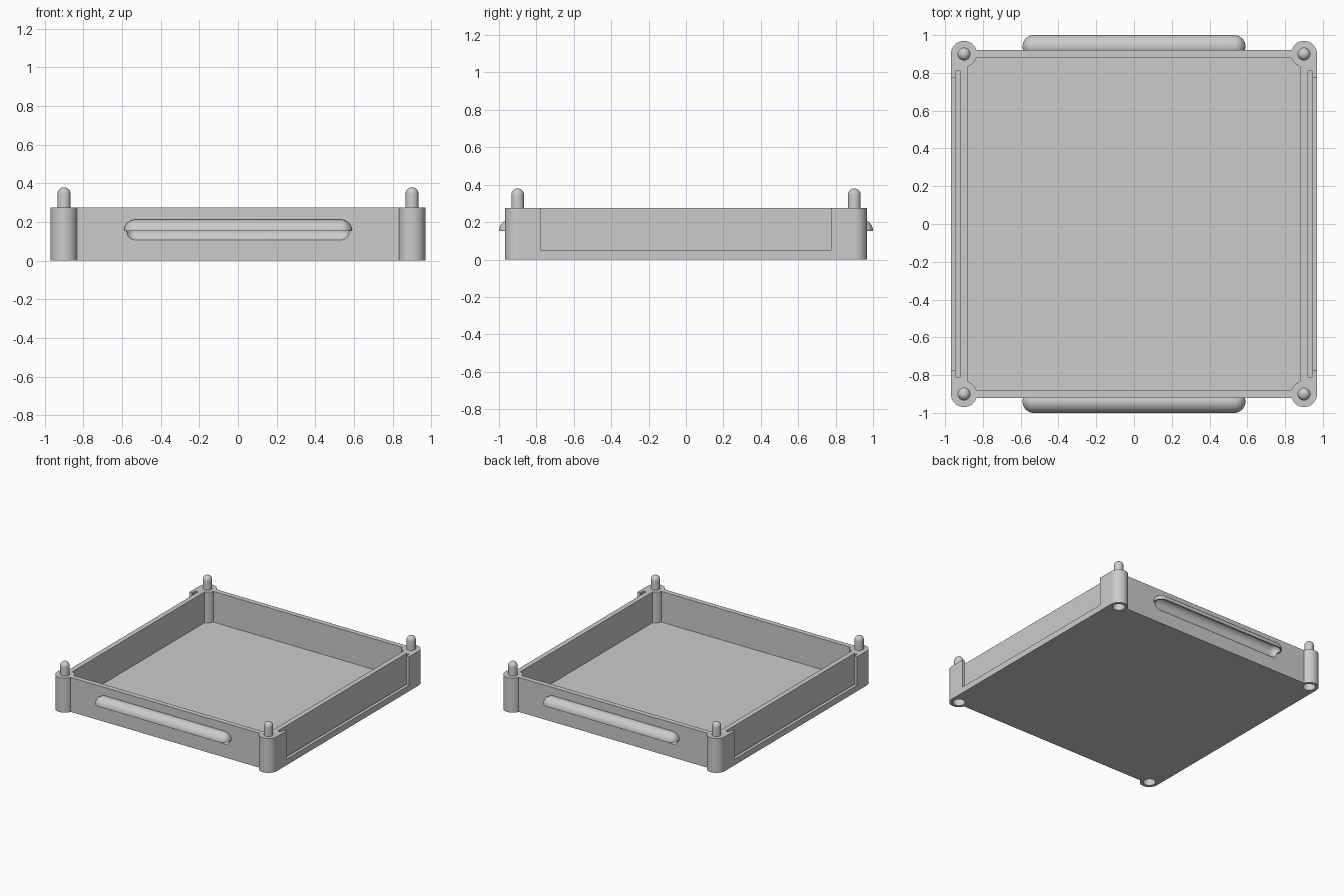
import bpy, bmesh
from math import sin, cos, pi, radians
from mathutils import Matrix

cube = bpy.data.objects.get("Cube")
if cube:
    bpy.data.objects.remove(cube, do_unlink=True)

grey = bpy.data.materials.new("plain_grey")
grey.diffuse_color = (0.6, 0.6, 0.6, 1)
grey.use_nodes = True
grey.node_tree.nodes["Principled BSDF"].inputs["Base Color"].default_value = (0.6, 0.6, 0.6, 1)

SIDES = (-1, 1)
CORNERS = [(x, y) for x in SIDES for y in SIDES]
HEIGHT, FLOOR = 0.275, 0.03
POST, POST_R = 0.9, 0.069
GRIP_Y, GRIP_Z = 0.94, 0.153


def finish(name, bm):
    bmesh.ops.recalc_face_normals(bm, faces=bm.faces[:])
    mesh = bpy.data.meshes.new(name)
    bm.to_mesh(mesh)
    bm.free()
    mesh.materials.append(grey)
    obj = bpy.data.objects.new(name, mesh)
    bpy.context.collection.objects.link(obj)
    return obj


def box(name, x0, x1, y0, y1, z0, z1):
    bm = bmesh.new()
    bmesh.ops.create_cube(bm, size=1)
    for v in bm.verts:
        v.co.x = x1 if v.co.x > 0 else x0
        v.co.y = y1 if v.co.y > 0 else y0
        v.co.z = z1 if v.co.z > 0 else z0
    return finish(name, bm)


def prism(name, outline, z0, z1):
    bm = bmesh.new()
    face = bm.faces.new([bm.verts.new((x, y, z0)) for x, y in outline])
    extruded = bmesh.ops.extrude_face_region(bm, geom=[face])["geom"]
    for v in extruded:
        if isinstance(v, bmesh.types.BMVert):
            v.co.z = z1
    return finish(name, bm)


def lathe(name, profile, matrix, segments=40):
    bm = bmesh.new()
    verts = [bm.verts.new((r, 0, z)) for r, z in profile]
    edges = [bm.edges.new(pair) for pair in zip(verts, verts[1:])]
    bmesh.ops.spin(bm, geom=verts + edges, cent=(0, 0, 0), axis=(0, 0, 1),
                   angle=2 * pi, steps=segments, use_duplicate=False)
    bmesh.ops.remove_doubles(bm, verts=bm.verts[:], dist=0.0001)
    bmesh.ops.transform(bm, matrix=matrix, verts=bm.verts[:])
    return finish(name, bm)


def post(name, r, x, y, z0, z1):
    return lathe(name, [(0, z0), (r, z0), (r, z1), (0, z1)], Matrix.Translation((x, y, 0)))


def capsule(name, r, half, y):
    arc = [(r * cos(a * pi / 20), half + r * sin(a * pi / 20)) for a in range(10)]
    arc.append((0, half + r))
    profile = [(p, -z) for p, z in reversed(arc)] + arc
    turn = Matrix.Translation((0, y, GRIP_Z)) @ Matrix.Rotation(pi / 2, 4, 'Y')
    return lathe(name, profile, turn)


def combine(target, tool, operation):
    mod = target.modifiers.new("join", 'BOOLEAN')
    mod.operation, mod.object, mod.solver = operation, tool, 'EXACT'
    bpy.context.view_layer.objects.active = target
    bpy.ops.object.modifier_apply(modifier=mod.name)
    bpy.data.objects.remove(tool, do_unlink=True)


def smooth(obj):
    bpy.ops.object.select_all(action='DESELECT')
    obj.select_set(True)
    bpy.context.view_layer.objects.active = obj
    bpy.ops.object.shade_smooth_by_angle(angle=radians(35))


# Tray: outline notched at the corner posts, hollowed from above
quarter = [(0.97, POST), (POST, POST), (POST, 0.92)]
half = quarter + [(-x, y) for x, y in reversed(quarter)]
tray = prism("tray", half + [(-x, -y) for x, y in half], 0, HEIGHT)
combine(tray, box("hollow", -0.88, 0.88, -0.88, 0.88, FLOOR, 0.5), 'DIFFERENCE')

# Round corner posts with sockets underneath
for x, y in CORNERS:
    combine(tray, post("corner_post", POST_R, x * POST, y * POST, 0, HEIGHT), 'UNION')
for x, y in CORNERS:
    combine(tray, post("socket", 0.045, x * POST, y * POST, -0.1, 0.12), 'DIFFERENCE')

# Side panel slots: a narrow groove behind a wider open window
for s in SIDES:
    groove = sorted((s * 0.92, s * 0.945))
    window = sorted((s * 0.94, s * 1.1))
    combine(tray, box("groove", *groove, -0.81, 0.81, FLOOR, 0.5), 'DIFFERENCE')
    combine(tray, box("window", *window, -0.775, 0.775, 0.048, 0.5), 'DIFFERENCE')

# Hooded finger grips on the front and back, scooped from below
for s in SIDES:
    hood = capsule("hood", 0.06, 0.53, s * GRIP_Y)
    combine(hood, box("below", -1, 1, -2, 2, -1, GRIP_Z), 'DIFFERENCE')
    inner = sorted((s * 0.905, 0))
    combine(hood, box("inside", -1, 1, *inner, -1, 1), 'DIFFERENCE')
    combine(tray, hood, 'UNION')
    combine(tray, capsule("scoop", 0.05, 0.53, s * GRIP_Y), 'DIFFERENCE')
smooth(tray)

# Round-tipped stacking pegs
PEG_R, TIP = 0.034, 0.346
dome = [(PEG_R * cos(a * pi / 16), TIP + PEG_R * sin(a * pi / 16)) for a in range(8)]
for x, y in CORNERS:
    name = ("front" if y < 0 else "back") + ("_right" if x < 0 else "_left") + "_peg"
    profile = [(0, 0.25), (PEG_R, 0.25)] + dome + [(0, TIP + PEG_R)]
    smooth(lathe(name, profile, Matrix.Translation((x * POST, y * POST, 0))))
